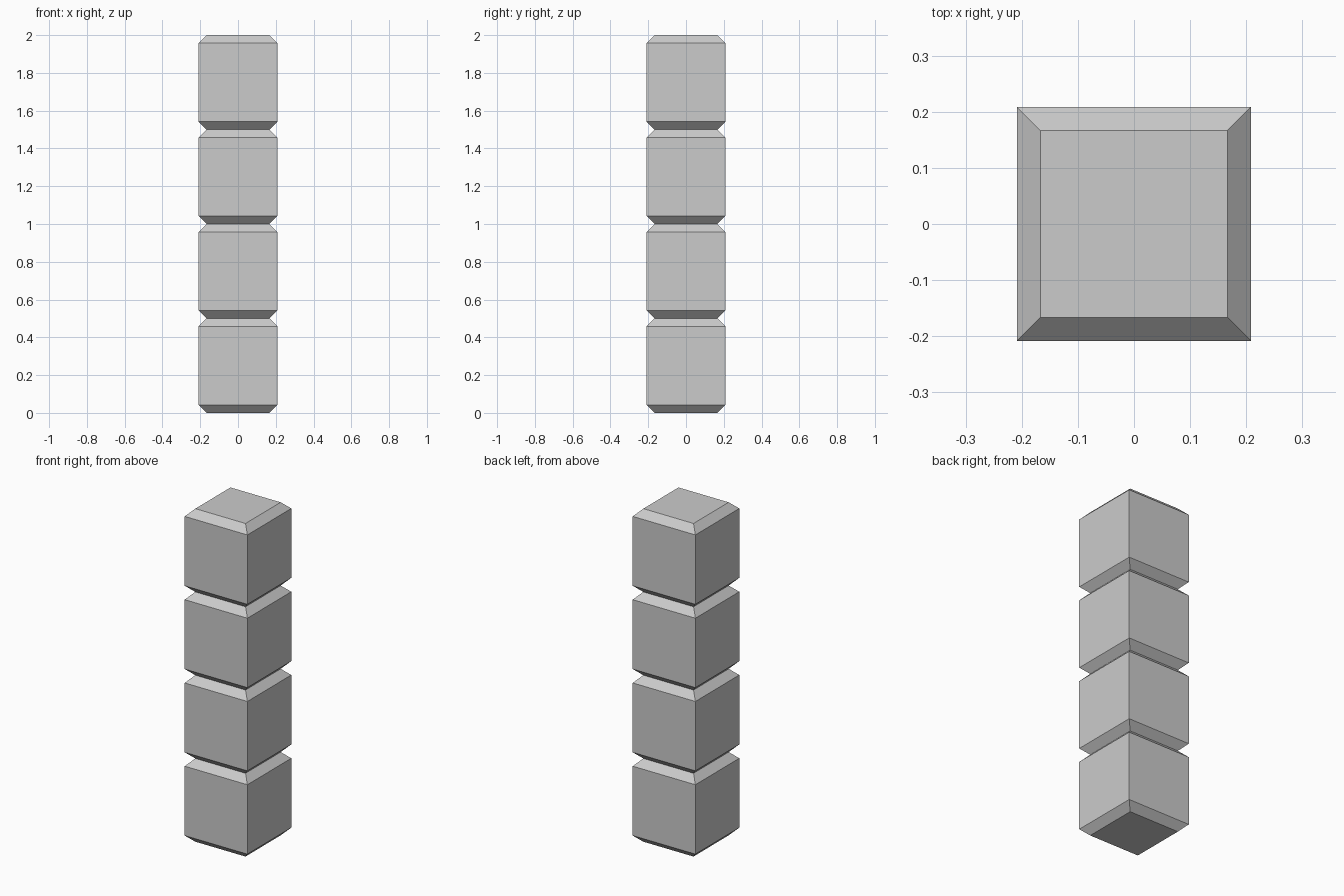
import bpy, bmesh

if "Cube" in bpy.data.objects:
    bpy.data.objects.remove(bpy.data.objects["Cube"])

BLOCKS = 4
HEIGHT = 2.0 / BLOCKS
CHAMFER = HEIGHT / 12
HALF = 5 * CHAMFER          # half width of the block sides
NECK = HALF - CHAMFER       # half width of the top and bottom faces


def square_ring(bm, half, z):
    corners = ((-1, -1), (1, -1), (1, 1), (-1, 1))
    return [bm.verts.new((x * half, y * half, z)) for x, y in corners]


def chamfered_block(name, base):
    # Square rings joined from bottom to top
    bm = bmesh.new()
    profile = ((NECK, 0), (HALF, CHAMFER), (HALF, HEIGHT - CHAMFER), (NECK, HEIGHT))
    rings = [square_ring(bm, half, z) for half, z in profile]
    for low, high in zip(rings, rings[1:]):
        for i in range(4):
            j = (i + 1) % 4
            bm.faces.new((low[i], low[j], high[j], high[i]))
    bm.faces.new(rings[0][::-1])
    bm.faces.new(rings[-1])
    mesh = bpy.data.meshes.new(name)
    bm.to_mesh(mesh)
    bm.free()
    obj = bpy.data.objects.new(name, mesh)
    obj.location.z = base
    bpy.context.collection.objects.link(obj)


# Four identical blocks stacked into a pillar
for n in range(BLOCKS):
    chamfered_block(f"pillar_block_{n + 1}", n * HEIGHT)
